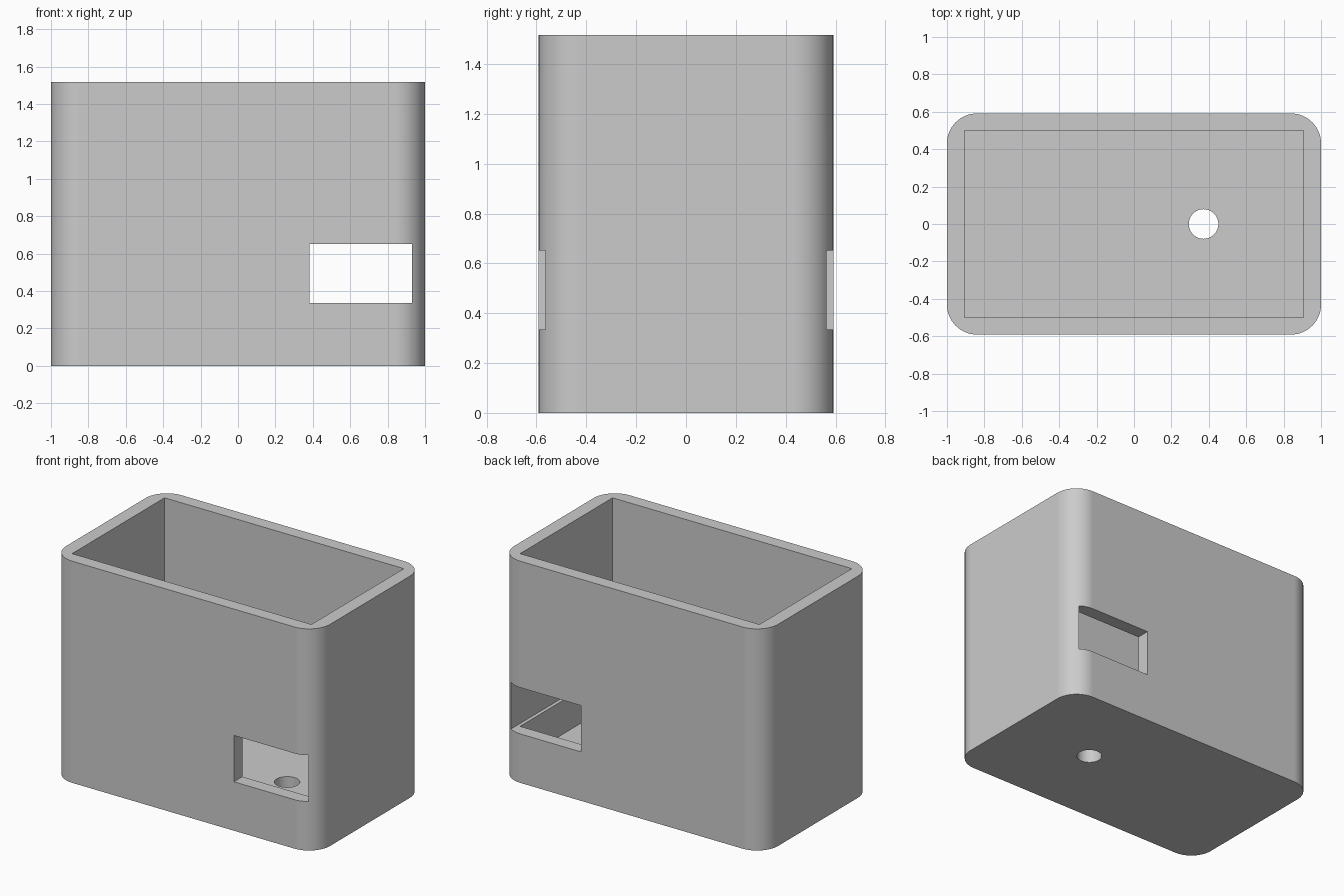
import bpy
import bmesh
from math import cos, sin, pi, radians

cube = bpy.data.objects.get("Cube")
if cube:
    bpy.data.objects.remove(cube, do_unlink=True)

HALF_X, HALF_Y, HEIGHT = 1.0, 0.591, 1.517
CORNER, ARC_STEPS = 0.16, 16
INNER_X, INNER_Y, FLOOR = 0.906, 0.5, 0.105

grey = bpy.data.materials.new("plain grey")
grey.use_nodes = True
colour = (0.6, 0.6, 0.6, 1)
grey.diffuse_color = colour
grey.node_tree.nodes["Principled BSDF"].inputs["Base Color"].default_value = colour


def prism(name, outline, bottom, top):
    """Extrude a flat outline from bottom to top into a closed solid."""
    bm = bmesh.new()
    base = bm.faces.new([bm.verts.new((x, y, bottom)) for x, y in outline])
    ext = bmesh.ops.extrude_face_region(bm, geom=[base])
    moved = [g for g in ext["geom"] if isinstance(g, bmesh.types.BMVert)]
    bmesh.ops.translate(bm, verts=moved, vec=(0, 0, top - bottom))
    bmesh.ops.recalc_face_normals(bm, faces=bm.faces)
    mesh = bpy.data.meshes.new(name)
    bm.to_mesh(mesh)
    bm.free()
    mesh.materials.append(grey)
    obj = bpy.data.objects.new(name, mesh)
    bpy.context.collection.objects.link(obj)
    return obj


def rectangle(x0, x1, y0, y1):
    return [(x0, y0), (x1, y0), (x1, y1), (x0, y1)]


def arc(cx, cy, radius, start, sweep, steps):
    return [(cx + radius * cos(start + sweep * i / steps),
             cy + radius * sin(start + sweep * i / steps)) for i in range(steps + 1)]


# Rounded outer body
outline = []
for quarter, (sx, sy) in enumerate([(1, 1), (-1, 1), (-1, -1), (1, -1)]):
    outline += arc(sx * (HALF_X - CORNER), sy * (HALF_Y - CORNER), CORNER,
                   quarter * pi / 2, pi / 2, ARC_STEPS)
box = prism("open_box", outline, 0, HEIGHT)

# Square-cornered cavity, slot through front and back, round hole in the floor
cutters = [
    prism("cavity_cutter", rectangle(-INNER_X, INNER_X, -INNER_Y, INNER_Y), FLOOR, HEIGHT + 0.2),
    prism("slot_cutter", rectangle(0.383, 0.93, -0.8, 0.8), 0.335, 0.652),
    prism("hole_cutter", arc(0.372, 0, 0.079, 0, 2 * pi, 48)[:-1], -0.1, FLOOR + 0.05),
]

bpy.context.view_layer.objects.active = box
for cutter in cutters:
    cut = box.modifiers.new(cutter.name, "BOOLEAN")
    cut.operation = "DIFFERENCE"
    cut.solver = "EXACT"
    cut.object = cutter
    bpy.ops.object.modifier_apply(modifier=cut.name)
    bpy.data.objects.remove(cutter, do_unlink=True)

# Smooth round corners with crisp edges
bpy.ops.object.select_all(action="DESELECT")
box.select_set(True)
bpy.ops.object.shade_smooth_by_angle(angle=radians(30))
weighted = box.modifiers.new("weighted_normals", "WEIGHTED_NORMAL")
weighted.keep_sharp = True
